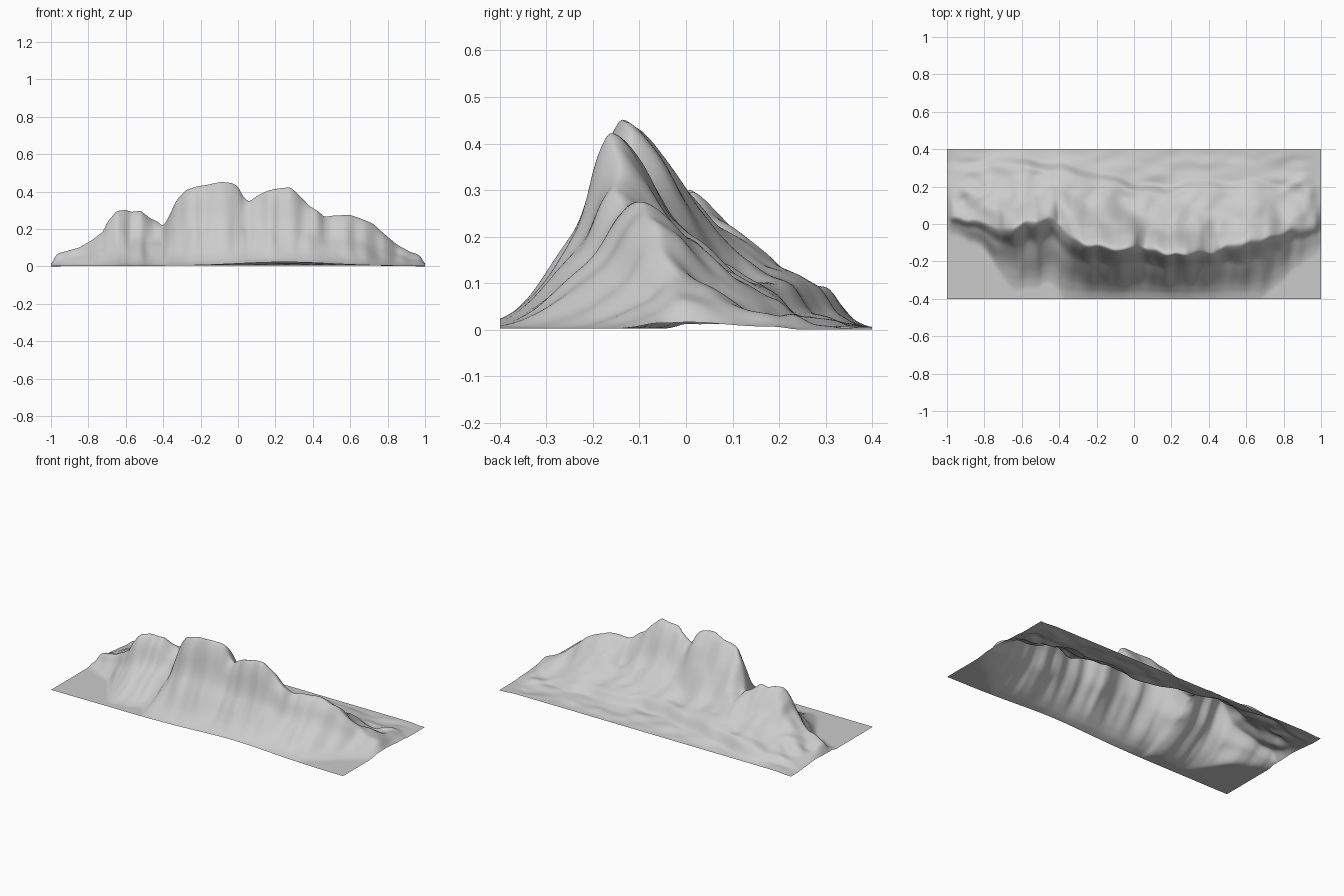
import bpy, bmesh, math
from mathutils import Vector, noise

if "Cube" in bpy.data.objects:
    bpy.data.objects.remove(bpy.data.objects["Cube"])

# Crest height along x (front silhouette)
CREST = [(-1, .01), (-.97, .07), (-.92, .085), (-.85, .105), (-.78, .145), (-.72, .19), (-.7, .24),
         (-.65, .302), (-.6, .308), (-.57, .297), (-.52, .304), (-.47, .262), (-.43, .245), (-.4, .218),
         (-.37, .27), (-.33, .36), (-.28, .415), (-.22, .435), (-.16, .445), (-.09, .46), (-.03, .453),
         (0, .435), (.03, .375), (.06, .352), (.1, .383), (.16, .413), (.22, .425), (.28, .43),
         (.33, .385), (.38, .33), (.43, .3), (.46, .27), (.52, .278), (.6, .28), (.66, .26),
         (.72, .235), (.78, .18), (.85, .12), (.92, .08), (.97, .065), (1, .015)]
# Crest position in plan
CREST_Y = [(-1, .04), (-.92, .02), (-.85, .02), (-.75, -.02), (-.66, -.02), (-.58, .0), (-.5, .015),
           (-.43, .03), (-.36, -.05), (-.25, -.11), (-.08, -.132), (.03, -.12), (.1, -.145),
           (.25, -.165), (.4, -.15), (.5, -.12), (.62, -.09), (.75, -.06), (.87, -.03), (1, 0)]
# Back foothill edge in plan and its height
FOOT_Y = [(-1, .3), (-.8, .32), (-.6, .32), (-.3, .27), (-.1, .22), (0, .19), (.2, .18),
          (.4, .21), (.6, .19), (.8, .2), (.92, .25), (1, .2)]
FOOT_Z = [(-1, .004), (-.85, .035), (-.6, .08), (-.35, .1), (0, .09), (.3, .08), (.6, .06),
          (.85, .035), (1, .006)]
# Front and back falloff profiles (fraction of run, fraction of height)
FRONT = [(0, 1), (.06, .95), (.15, .82), (.22, .64), (.3, .51), (.4, .42), (.5, .33), (.6, .235),
         (.72, .135), (.86, .05), (1, 0)]
BACK = [(0, 1), (.08, .95), (.2, .8), (.35, .56), (.5, .37), (.65, .21), (.8, .09), (1, 0)]


def lerp(table, x):
    for (a, p), (b, q) in zip(table, table[1:]):
        if x <= b:
            return p + (q - p) * max(0, x - a) / (b - a)
    return table[-1][1]


def soft(table, x, r=.012):
    return sum(lerp(table, min(max(x + k * r, table[0][0]), table[-1][0])) for k in (-1, 0, 1)) / 3


def step(a, b, x):
    t = min(1, max(0, (x - a) / (b - a)))
    return t * t * (3 - 2 * t)


def n(x, y, seed):
    return noise.noise(Vector((x, y, seed)))


def height(x, y, yr, crest):
    fade = step(0, .12, 1 - abs(x))
    edge = .004 + .02 * math.exp(-((x - .25) / .35) ** 2)
    if y <= yr:
        # Front cliff with vertical flutes that soften towards the foot
        d = yr - y
        wide = soft(CREST, x, .09)
        run = min(.4 + yr, .11 + .85 * wide) * (.6 + .4 * step(-.82, -.62, x))
        t = d / run
        w = math.sin(math.pi * min(1, t)) * step(1, .3, t)
        t *= 1 + fade * w * (.3 * n(x * 8, y * 2.5, 3.1) + .12 * n(x * 20, y * 4, 8.4))
        c = crest + (wide - crest) * step(.05, .6, t)
        z = edge + (c - edge) * soft(FRONT, min(1, t), .03)
    else:
        # Back slope with spurs, ending in a stepped foothill
        yf = soft(FOOT_Y, x, .03) + .03 * fade * n(x * 7, 0, 5.5)
        t = (y - yr) / (yf - yr)
        wide = soft(CREST, x + .12 * (y - yr), .08 if abs(x) < .9 else .02)
        c = crest + (wide - crest) * step(0, .7, t)
        ft = min(soft(FOOT_Z, x, .03), c * .8)
        w = math.sin(math.pi * min(1, t)) if t < 1 else 0
        z = ft + (c - ft) * soft(BACK, min(1, t), .03)
        z += fade * w * (.04 * n(x * 6 + y * 4, y * 6, 1.7) + .016 * n(x * 12 - y * 6, y * 12, 6.2))
        # Gully between the two summits and hollow behind the right one
        z -= .03 * w * math.exp(-((x - .06 - .25 * (y + .1)) / .05) ** 2)
        z -= .02 * math.exp(-((x - .22) / .08) ** 2 - ((y + .02) / .06) ** 2)
        drop = .65 * step(yf - .015, yf + .035, y) + .35 * step(yf, .4, y)
        z = z * (1 - drop) + .008 * drop * fade
        z += .012 * fade * step(.05, .2, y) * step(.4, .33, y) * n(x * 8, y * 16, 2.3)
    return max(.002, z)


# Mountain sheet: rows follow the crest so it stays crisp
NX, NF, NB = 260, 56, 64
bm = bmesh.new()
grid = []
for i in range(NX + 1):
    x = -1 + 2 * i / NX
    yr = soft(CREST_Y, x, .02) + .02 * n(x * 13, 0, 4.4) * step(0, .1, 1 - abs(x))
    crest = soft(CREST, x, .006)
    ys = [-.4 + (yr + .4) * j / NF for j in range(NF)]
    ys += [yr + (.4 - yr) * j / NB for j in range(NB + 1)]
    grid.append([bm.verts.new((x, y, height(x, y, yr, crest))) for y in ys])
for a, b in zip(grid, grid[1:]):
    for j in range(len(a) - 1):
        bm.faces.new((a[j], b[j], b[j + 1], a[j + 1]))

# Gentle erosion smoothing of the interior
inner = [v for v in bm.verts if not v.is_boundary]
for _ in range(3):
    bmesh.ops.smooth_vert(bm, verts=inner, factor=.4, use_axis_z=True)
low = min(v.co.z for v in bm.verts)
for v in bm.verts:
    v.co.z -= low

mesh = bpy.data.meshes.new("mountain_ridge")
bm.to_mesh(mesh)
bm.free()
for p in mesh.polygons:
    p.use_smooth = True
mountain = bpy.data.objects.new("mountain_ridge", mesh)
bpy.context.collection.objects.link(mountain)
